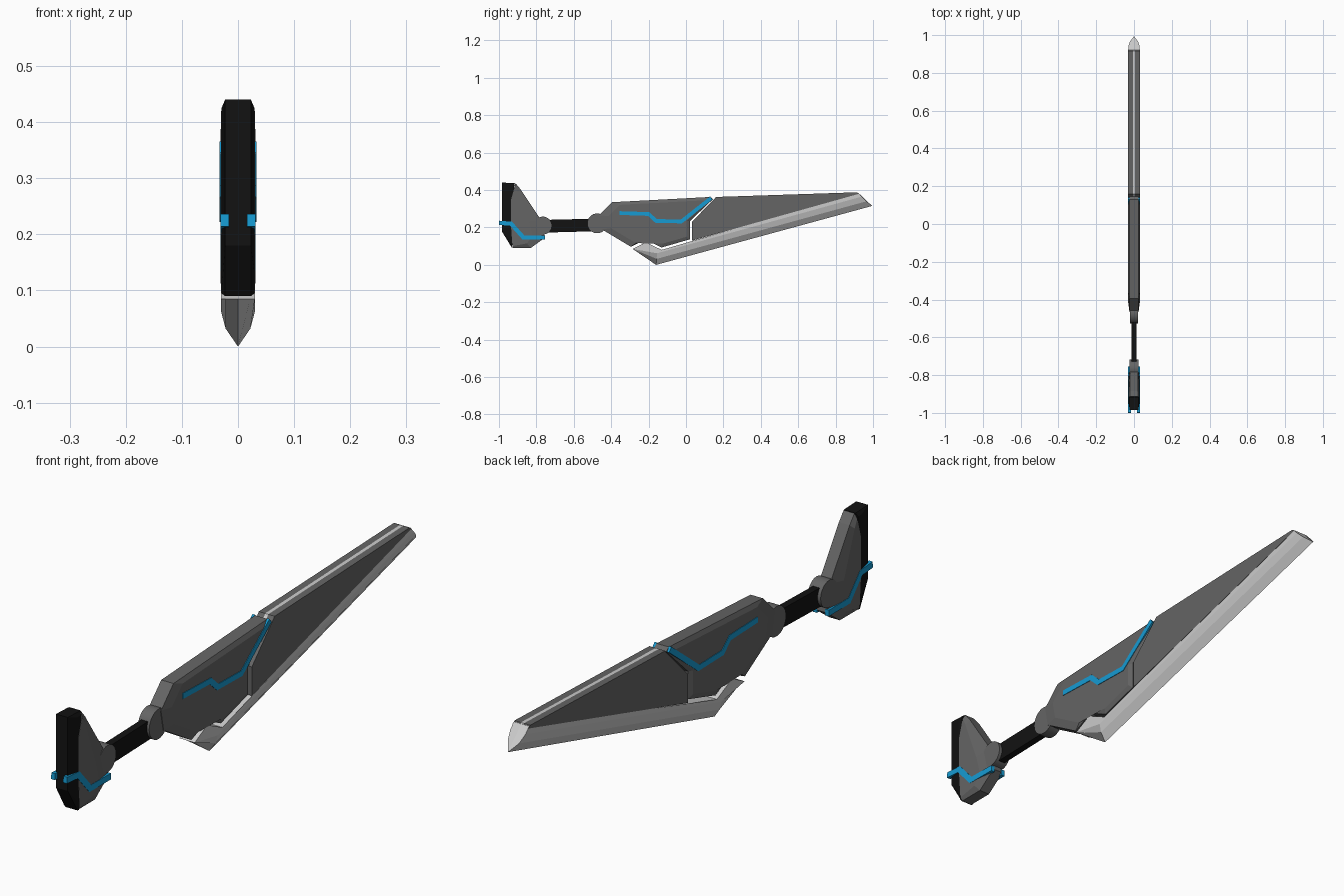
import bpy, bmesh, math
from mathutils import Vector

if "Cube" in bpy.data.objects:
    bpy.data.objects.remove(bpy.data.objects["Cube"])


def material(name, rgb):
    m = bpy.data.materials.new(name)
    m.diffuse_color = (*rgb, 1)
    m.use_nodes = True
    m.node_tree.nodes["Principled BSDF"].inputs["Base Color"].default_value = m.diffuse_color
    return m


GRAY = material("gunmetal gray", (0.13, 0.13, 0.13))
BLACK = material("black", (0.006, 0.006, 0.006))
LIGHT = material("pale steel", (0.6, 0.6, 0.6))
BLUE = material("glow blue", (0.008, 0.33, 0.65))


def finish(name, bm, mat):
    bmesh.ops.recalc_face_normals(bm, faces=bm.faces)
    me = bpy.data.meshes.new(name)
    bm.to_mesh(me)
    bm.free()
    me.materials.append(mat)
    ob = bpy.data.objects.new(name, me)
    bpy.context.collection.objects.link(ob)
    return ob


def loft(name, layers, mat):
    """Join matching (y, z) outlines placed at successive x positions."""
    bm = bmesh.new()
    rings = [[bm.verts.new((x, y, z)) for y, z in pts] for x, pts in layers]
    n = len(rings[0])
    for a, b in zip(rings, rings[1:]):
        for i in range(n):
            j = (i + 1) % n
            bm.faces.new((a[i], a[j], b[j], b[i]))
    caps = [bm.faces.new(rings[0]), bm.faces.new(rings[-1])]
    bmesh.ops.triangulate(bm, faces=caps)
    return finish(name, bm, mat)


def mirrored(half):
    """Layers from the outside inwards, repeated on the other side."""
    return [(-x, p) for x, p in half] + [(x, p) for x, p in reversed(half) if x > 0]


def inset(pts, centre, f):
    return [(centre[0] + (y - centre[0]) * f, centre[1] + (z - centre[1]) * f) for y, z in pts]


def ribbon(path, w):
    """Outline of a mitred strip along a path."""
    p = [Vector(q) for q in path]
    left, right = [], []
    for i, q in enumerate(p):
        d0 = (q - p[i - 1]).normalized() if i else (p[1] - q).normalized()
        d1 = (p[i + 1] - q).normalized() if i < len(p) - 1 else d0
        t = (d0 + d1).normalized()
        nrm = Vector((-t.y, t.x)) * (w / 2 / max(0.5, t.dot(d0)))
        left.append(tuple(q + nrm))
        right.append(tuple(q - nrm))
    return left + right[::-1]


# faceted main body
body = [(-0.395, 0.335), (0.13, 0.363), (0.145, 0.352), (0.022, 0.235), (0.022, 0.137),
        (-0.13, 0.093), (-0.215, 0.135), (-0.295, 0.097), (-0.45, 0.19), (-0.465, 0.265)]
loft("main_body", mirrored([(0.031, inset(body, (-0.1, 0.235), 0.86)), (0.024, body)]), GRAY)

# blade side plates and the pale core between them
blade = [(0.033, 0.13), (0.033, 0.232), (0.155, 0.356), (0.16, 0.363), (0.915, 0.388), (0.925, 0.38)]
for side, s in (("right", 1), ("left", -1)):
    loft(f"blade_plate_{side}", [(s * 0.006, blade), (s * 0.031, blade)], GRAY)
loft("blade_core", [(-0.0065, blade), (0.0065, blade)], LIGHT)

# sharpened cutting edge, narrowing to a line
inner = [(-0.285, 0.085), (-0.215, 0.121), (-0.13, 0.08), (0.035, 0.123), (0.92, 0.386)]
loft("cutting_edge", mirrored([
    (0.030, inner + [(0.94, 0.365), (-0.155, 0.062)]),
    (0.022, inner + [(0.965, 0.34), (-0.157, 0.032)]),
    (0.0, inner + [(0.995, 0.315), (-0.16, 0.0)])]), LIGHT)

# grip bar
grip = [(-0.77, 0.172), (-0.77, 0.24), (-0.48, 0.247), (-0.48, 0.18)]
loft("grip_bar", [(-0.013, grip), (0.013, grip)], BLACK)

# pivot discs at both ends of the grip
for name, y, z, r, half in (("front_pivot", -0.765, 0.21, 0.048, 0.025),
                            ("rear_pivot", -0.475, 0.222, 0.053, 0.022)):
    bpy.ops.mesh.primitive_cylinder_add(vertices=32, radius=r, depth=2 * half,
                                        location=(0, y, z), rotation=(0, math.pi / 2, 0))
    ob = bpy.context.object
    ob.name = name
    ob.data.materials.append(GRAY)
    bpy.ops.object.shade_smooth_by_angle()

# pommel: gray shell and black front pad
shell = [(-0.912, 0.437), (-0.885, 0.405), (-0.775, 0.24), (-0.755, 0.145), (-0.83, 0.09),
         (-0.928, 0.09), (-0.935, 0.2), (-0.935, 0.35)]
shell_in = [(-0.915, 0.42), (-0.9, 0.39), (-0.84, 0.23), (-0.82, 0.155), (-0.85, 0.115),
            (-0.928, 0.1), (-0.935, 0.2), (-0.935, 0.35)]
loft("pommel_shell", mirrored([(0.03, shell_in), (0.021, shell)]), GRAY)
pad_out = [(-0.985, 0.44), (-0.915, 0.437), (-0.935, 0.35), (-0.93, 0.09), (-0.985, 0.18)]
pad_in = [(-0.94, 0.425), (-0.92, 0.425), (-0.935, 0.35), (-0.93, 0.095), (-0.94, 0.13)]
loft("pommel_pad", mirrored([(0.0295, pad_in), (0.023, pad_out)]), BLACK)

# glowing blue stripes on both sides
body_path = [(-0.355, 0.277), (-0.2, 0.272), (-0.16, 0.235), (-0.025, 0.232), (0.135, 0.358)]
pommel_path = [(-1.0, 0.225), (-0.935, 0.22), (-0.87, 0.147), (-0.755, 0.146)]
for side, s in (("right", 1), ("left", -1)):
    strip = ribbon(body_path, 0.02)
    loft(f"body_stripe_{side}", [(s * 0.0235, strip), (s * 0.033, strip)], BLUE)
    strip = ribbon(pommel_path, 0.022)
    loft(f"pommel_stripe_{side}", [(s * 0.016, strip), (s * 0.031, strip)], BLUE)
